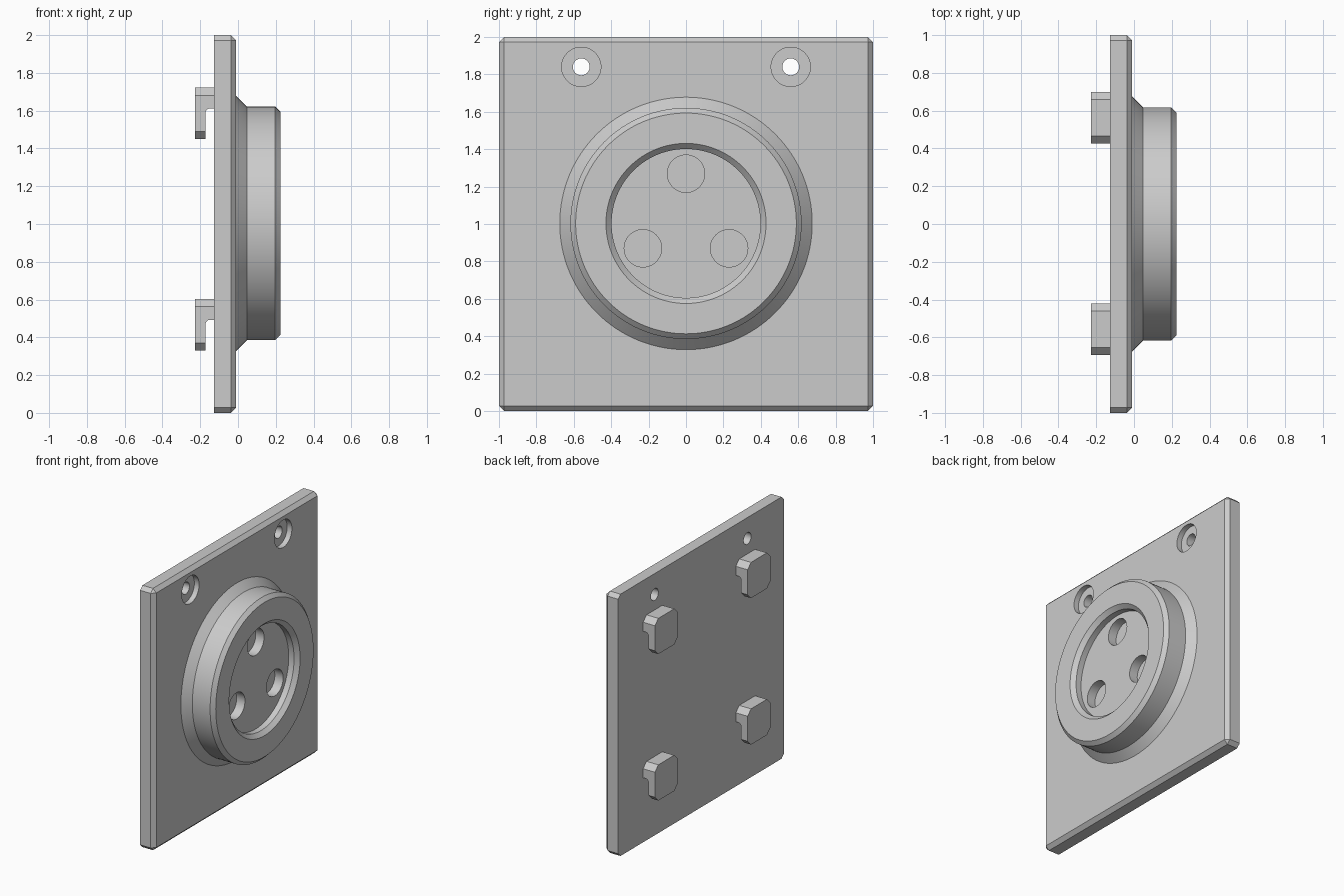
import bpy, bmesh, math
from mathutils import Matrix

if "Cube" in bpy.data.objects:
    bpy.data.objects.remove(bpy.data.objects["Cube"], do_unlink=True)

grey = bpy.data.materials.new("plain grey")
grey.use_nodes = True
grey.diffuse_color = (0.6, 0.6, 0.6, 1)
grey.node_tree.nodes["Principled BSDF"].inputs["Base Color"].default_value = grey.diffuse_color


def finish(bm, name):
    bmesh.ops.recalc_face_normals(bm, faces=bm.faces)
    mesh = bpy.data.meshes.new(name)
    bm.to_mesh(mesh)
    bm.free()
    mesh.materials.append(grey)
    ob = bpy.data.objects.new(name, mesh)
    bpy.context.collection.objects.link(ob)
    return ob


def box_mesh(x, y, z):
    """Box from (min, max) pairs on each axis."""
    bm = bmesh.new()
    bmesh.ops.create_cube(bm, size=1)
    for v in bm.verts:
        v.co = [sum(r) / 2 + c * (r[1] - r[0]) for c, r in zip(v.co, (x, y, z))]
    return bm


def lathe(name, profile, y, z, steps):
    """Turn (x, radius) points about an axis along x."""
    bm = bmesh.new()
    verts = [bm.verts.new((px, 0, r)) for px, r in profile]
    edges = [bm.edges.new(pair) for pair in zip(verts, verts[1:])]
    bmesh.ops.spin(bm, geom=verts + edges, cent=(0, 0, 0), axis=(1, 0, 0),
                   angle=math.tau, steps=steps)
    bmesh.ops.remove_doubles(bm, verts=bm.verts, dist=0.0001)
    bmesh.ops.translate(bm, verts=bm.verts, vec=(0, y, z))
    return finish(bm, name)


def activate(ob):
    bpy.ops.object.select_all(action="DESELECT")
    ob.select_set(True)
    bpy.context.view_layer.objects.active = ob


def cut(ob, cutter):
    activate(ob)
    mod = ob.modifiers.new("cut", "BOOLEAN")
    mod.operation, mod.object, mod.solver = "DIFFERENCE", cutter, "EXACT"
    bpy.ops.object.modifier_apply(modifier=mod.name)
    bpy.data.objects.remove(cutter, do_unlink=True)


def smooth(ob):
    activate(ob)
    bpy.ops.object.shade_smooth_by_angle(angle=math.radians(25))


BACK, FACE = -0.127, -0.01

# Square plate, chamfered everywhere but around its back
bm = box_mesh((BACK, FACE), (-1, 1), (0, 2))
edges = [e for e in bm.edges if any(v.co.x > BACK + 0.01 for v in e.verts)]
bmesh.ops.bevel(bm, geom=edges, offset=0.028, segments=1, affect="EDGES")
plate = finish(bm, "wall_plate")

# Counterbored screw holes
for side in (-1, 1):
    cut(plate, lathe("screw_cutter", [(-0.3, 0), (-0.3, 0.045), (-0.05, 0.045),
                                      (-0.05, 0.105), (0.1, 0.105), (0.1, 0)],
                     side * 0.56, 1.84, 48))
smooth(plate)

# Round socket with flared base, chamfered rim and recessed floor
socket = lathe("round_socket", [(-0.06, 0), (-0.06, 0.675), (FACE, 0.675), (0.047, 0.618),
                                (0.197, 0.618), (0.225, 0.59), (0.225, 0.428),
                                (0.195, 0.398), (0.15, 0.398), (0.15, 0)], 0, 1.003, 128)

# Three blind pin holes
for i in range(3):
    a = math.tau * i / 3
    cut(socket, lathe("pin_cutter", [(0.08, 0), (0.08, 0.1), (0.3, 0.1), (0.3, 0)],
                      0.266 * math.sin(a), 1.003 + 0.266 * math.cos(a), 64))
smooth(socket)

# Four hooks on the back: corner-chamfered blocks with a slot open downwards
for level, top in (("upper", 1.722), ("lower", 0.603)):
    for side, y in (("right", -0.557), ("left", 0.562)):
        bm = box_mesh((-0.227, BACK + 0.01), (y - 0.137, y + 0.137), (top - 0.273, top))
        edges = [e for e in bm.edges if abs(e.verts[0].co.x - e.verts[1].co.x) > 0.05]
        bmesh.ops.bevel(bm, geom=edges, offset=0.041, segments=1, affect="EDGES")
        hook = finish(bm, f"{level}_{side}_hook")

        # Slot with one rounded inner corner
        bm = box_mesh((-0.172, 0.1), (y - 0.3, y + 0.3), (top - 0.5, top - 0.11))
        corner = [e for e in bm.edges
                  if all(v.co.x < -0.1 and v.co.z > top - 0.2 for v in e.verts)]
        bmesh.ops.bevel(bm, geom=corner, offset=0.025, segments=6, affect="EDGES", profile=0.5)
        cut(hook, finish(bm, "slot_cutter"))
        smooth(hook)
